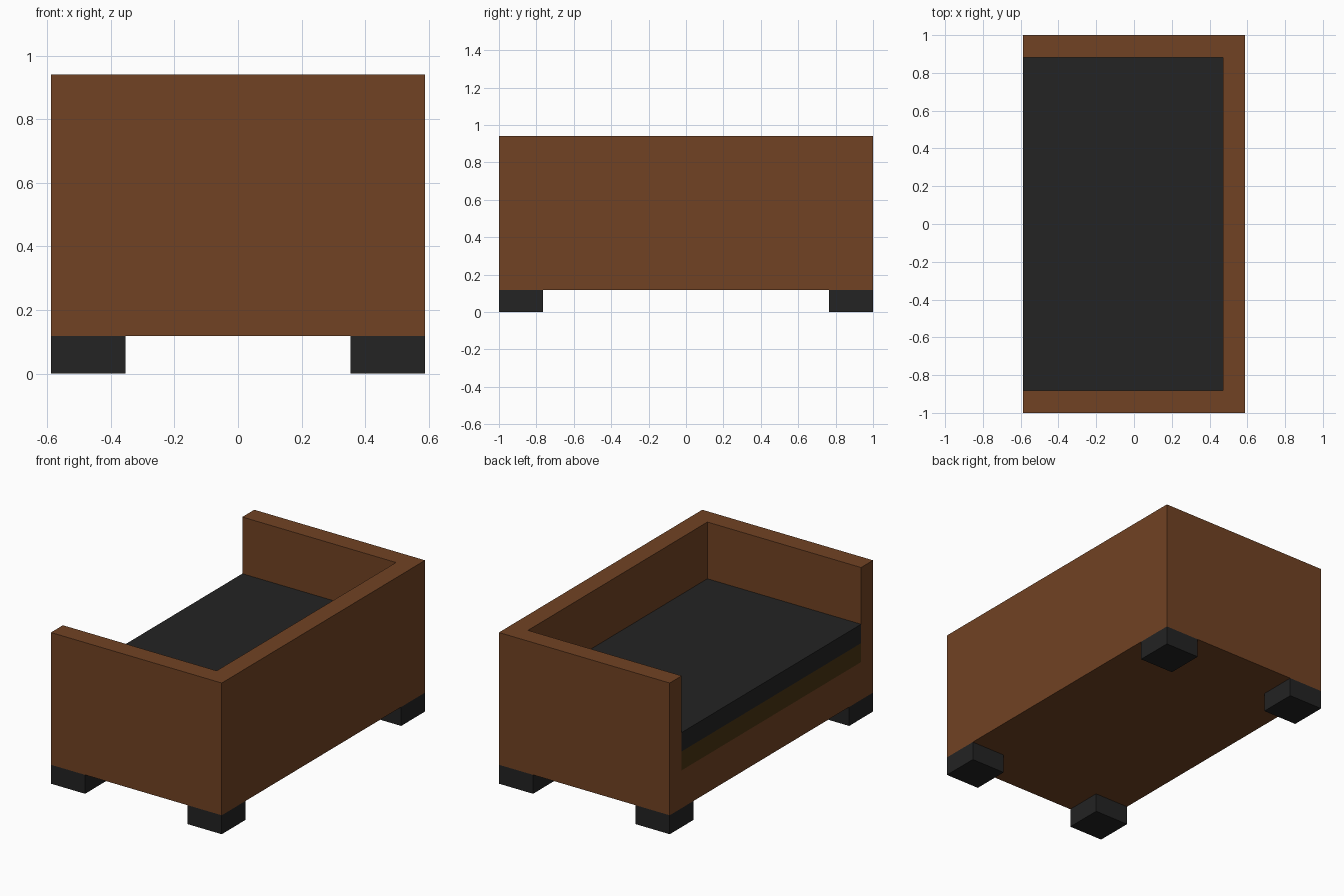
import bpy, bmesh

if "Cube" in bpy.data.objects:
    bpy.data.objects.remove(bpy.data.objects["Cube"])

U = 2 / 17            # the sofa sits on a regular module, 10 x 17 x 8
HX, HY = 5 * U, 8.5 * U


def material(name, rgb):
    def lin(c):
        c /= 255
        return c / 12.92 if c <= 0.04045 else ((c + 0.055) / 1.055) ** 2.4
    m = bpy.data.materials.new(name)
    m.diffuse_color = (*[lin(c) for c in rgb], 1)
    m.use_nodes = True
    m.node_tree.nodes["Principled BSDF"].inputs["Base Color"].default_value = m.diffuse_color
    return m


brown = material("brown wood", (113, 66, 35))
black = material("black cushion", (35, 35, 35))
olive = material("dark olive", (74, 53, 18))


def prism(name, outline, z0, z1, mat):
    """Extrude a plan outline (counter-clockwise) from z0 to z1."""
    bm = bmesh.new()
    face = bm.faces.new([bm.verts.new((x, y, z0)) for x, y in outline])
    ext = bmesh.ops.extrude_face_region(bm, geom=[face], use_keep_orig=True)
    top = [v for v in ext["geom"] if isinstance(v, bmesh.types.BMVert)]
    bmesh.ops.translate(bm, verts=top, vec=(0, 0, z1 - z0))
    bmesh.ops.recalc_face_normals(bm, faces=bm.faces)
    me = bpy.data.meshes.new(name)
    bm.to_mesh(me)
    bm.free()
    me.materials.append(mat)
    ob = bpy.data.objects.new(name, me)
    bpy.context.collection.objects.link(ob)
    return ob


def block(name, x0, x1, y0, y1, z0, z1, mat):
    return prism(name, [(x0, y0), (x1, y0), (x1, y1), (x0, y1)], z0, z1, mat)


# U-shaped frame: two arms and the back, open towards -x
ix, iy = HX - U, HY - U
prism("arms_and_back",
      [(-HX, -HY), (HX, -HY), (HX, HY), (-HX, HY),
       (-HX, iy), (ix, iy), (ix, -iy), (-HX, -iy)], U, 8 * U, brown)

# Layers between the arms
block("base", -HX, ix, -iy, iy, U, 3 * U, brown)
block("under_seat", -HX, ix, -iy, iy, 3 * U, 4 * U, olive)
block("seat", -HX, ix, -iy, iy, 4 * U, 5 * U, black)

# Four corner feet
for nx, cx in (("front", -HX + U), ("back", HX - U)):
    for ny, cy in (("right", -HY + U), ("left", HY - U)):
        block(f"{nx}_{ny}_foot", cx - U, cx + U, cy - U, cy + U, 0, U, black)
